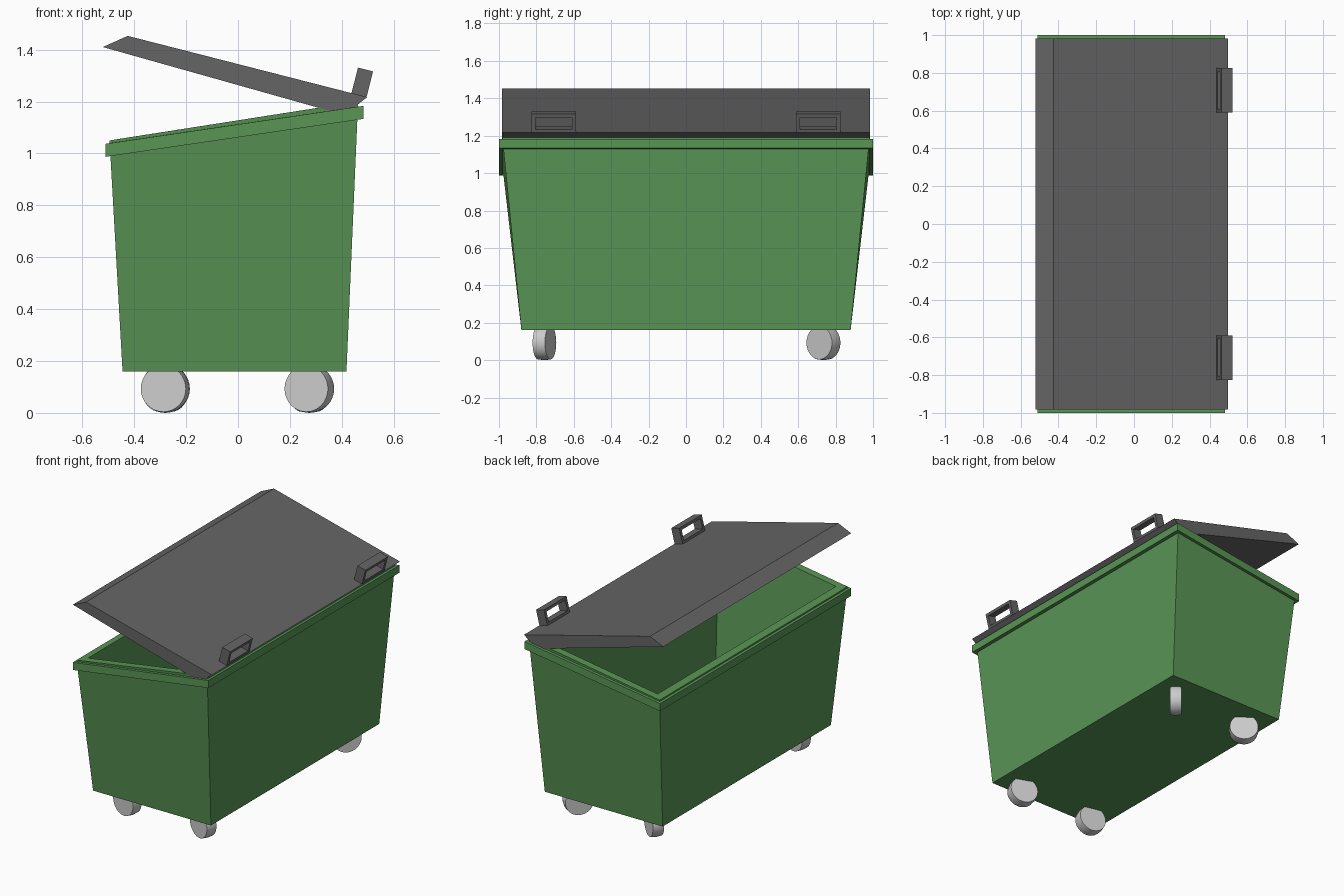
import bpy, bmesh
from math import radians
from mathutils import Matrix

if "Cube" in bpy.data.objects:
    bpy.data.objects.remove(bpy.data.objects["Cube"])


def material(name, color):
    m = bpy.data.materials.new(name)
    m.diffuse_color = (*color, 1)
    m.use_nodes = True
    m.node_tree.nodes["Principled BSDF"].inputs["Base Color"].default_value = m.diffuse_color
    return m


green = material("green_paint", (0.10, 0.30, 0.09))
dark = material("dark_plastic", (0.13, 0.13, 0.13))


def finish(name, bm, mat=None):
    bmesh.ops.recalc_face_normals(bm, faces=bm.faces)
    me = bpy.data.meshes.new(name)
    bm.to_mesh(me)
    bm.free()
    ob = bpy.data.objects.new(name, me)
    bpy.context.collection.objects.link(ob)
    if mat:
        me.materials.append(mat)
    return ob


def loft(name, rings, mat, closed=False):
    """Skin rectangular rings (x0, x1, half_y, z at x0, z at x1)."""
    bm = bmesh.new()
    loops = [[bm.verts.new(p) for p in ((x0, -y, z0), (x1, -y, z1), (x1, y, z1), (x0, y, z0))]
             for x0, x1, y, z0, z1 in rings]
    pairs = list(zip(loops, loops[1:]))
    if closed:
        pairs.append((loops[-1], loops[0]))
    else:
        bm.faces.new(loops[0])
        bm.faces.new(loops[-1])
    for a, b in pairs:
        for i in range(4):
            j = (i + 1) % 4
            bm.faces.new((a[i], a[j], b[j], b[i]))
    return finish(name, bm, mat)


# tapered hollow tub with sloping top
loft("bin_tub", [
    (-0.445, 0.418, 0.88, 0.16, 0.16),
    (-0.495, 0.463, 0.983, 1.05, 1.20),
    (-0.445, 0.413, 0.933, 1.058, 1.192),
    (-0.397, 0.370, 0.835, 0.21, 0.21)], green)

# band around the top edge
loft("bin_rim", [
    (-0.493, 0.461, 0.979, 0.99, 1.13),
    (-0.51, 0.483, 1.0, 0.987, 1.133),
    (-0.51, 0.483, 1.0, 1.037, 1.183),
    (-0.493, 0.461, 0.979, 1.04, 1.18)], green, closed=True)


def extrude_profile(name, pts, y0, y1, mat):
    bm = bmesh.new()
    face = bm.faces.new([bm.verts.new((x, y0, z)) for x, z in pts])
    ext = bmesh.ops.extrude_face_region(bm, geom=[face])
    verts = [v for v in ext["geom"] if isinstance(v, bmesh.types.BMVert)]
    bmesh.ops.translate(bm, verts=verts, vec=(0, y1 - y0, 0))
    return finish(name, bm, mat)


# raised lid
extrude_profile("lid", [(-0.521, 1.41), (-0.425, 1.453), (0.498, 1.217), (0.41, 1.148)],
                -0.983, 0.983, dark)


# lid handles: rectangular frames standing square to the lid
def handle(name, y):
    bm = bmesh.new()

    def ring(hw, z0, z1, x):
        return [bm.verts.new(p) for p in ((x, -hw, z0), (x, hw, z0), (x, hw, z1), (x, -hw, z1))]

    loops = [ring(0.118, 0, 0.103, 0), ring(0.118, 0, 0.103, 0.06),
             ring(0.098, 0.018, 0.085, 0.06), ring(0.098, 0.018, 0.085, 0)]
    for k in range(4):
        a, b = loops[k], loops[(k + 1) % 4]
        for i in range(4):
            j = (i + 1) % 4
            bm.faces.new((a[i], a[j], b[j], b[i]))
    ob = finish(name, bm, dark)
    ob.location = (0.437, y, 1.231)
    ob.rotation_euler.y = radians(14.3)


handle("front_handle", -0.707)
handle("back_handle", 0.707)


# swivelled caster wheels with slightly crowned tread
def wheel(name, x, y, angle):
    bm = bmesh.new()
    n, w = 32, 0.035
    for s in (-1, 1):
        bmesh.ops.create_cone(bm, cap_ends=False, segments=n, depth=w,
                              radius1=0.093 if s > 0 else 0.089,
                              radius2=0.089 if s > 0 else 0.093,
                              matrix=Matrix.Translation((0, 0, s * w / 2)))
    bmesh.ops.remove_doubles(bm, verts=bm.verts, dist=1e-4)
    bmesh.ops.holes_fill(bm, edges=[e for e in bm.edges if e.is_boundary], sides=n)
    # axis along y, then swivelled about z
    bm.transform(Matrix.Rotation(radians(angle), 4, 'Z') @ Matrix.Rotation(radians(90), 4, 'X'))
    ob = finish(name, bm)
    ob.location = (x, y, 0.093)
    bpy.ops.object.select_all(action='DESELECT')
    ob.select_set(True)
    bpy.context.view_layer.objects.active = ob
    bpy.ops.object.shade_smooth_by_angle(angle=radians(30))


wheel("front_left_wheel", -0.28, -0.757, -13)
wheel("front_right_wheel", 0.275, -0.757, -20)
wheel("back_left_wheel", -0.28, 0.735, -37)
wheel("back_right_wheel", 0.275, 0.735, 50)
